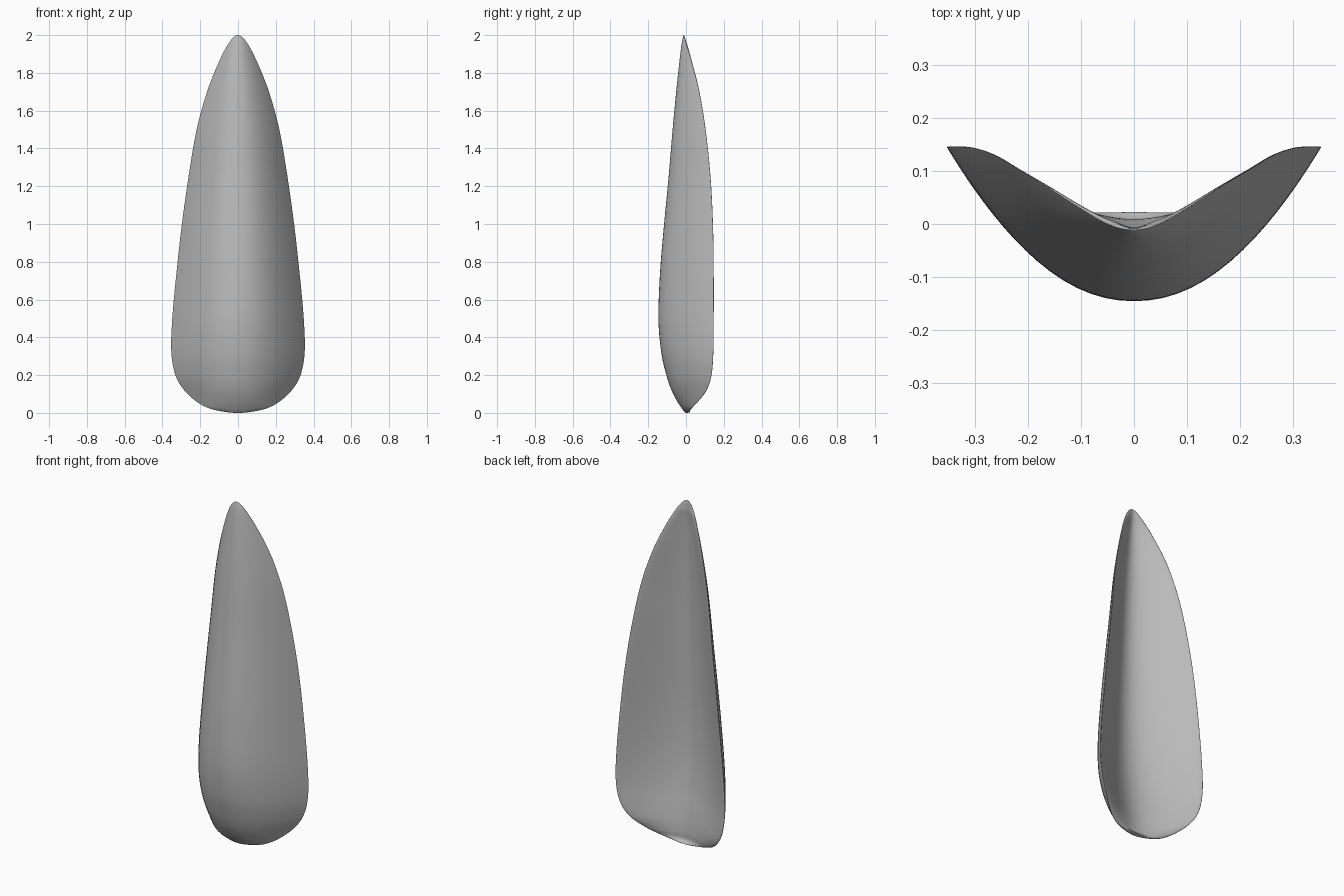
import bpy
import bmesh
import math
from mathutils import Vector

default_cube = bpy.data.objects.get("Cube")
if default_cube:
    bpy.data.objects.remove(default_cube, do_unlink=True)

ROWS_PER_SPAN = 6
COLUMNS = 40
LIP = 0.022
HOLLOW = 0.5

# Stations up the shell: height, half width, front crest y, rim y, back valley y
STATIONS = [
    (0, 0, 0, 0, 0),
    (.006, .075, -.008, .008, 0),
    (.025, .155, -.023, .027, -.013),
    (.06, .22, -.046, .062, -.013),
    (.12, .285, -.077, .108, -.018),
    (.2, .331, -.104, .134, -.03),
    (.32, .353, -.131, .144, -.05),
    (.5, .348, -.146, .146, -.069),
    (.75, .325, -.137, .146, -.077),
    (1, .297, -.116, .142, -.073),
    (1.25, .262, -.092, .129, -.066),
    (1.5, .219, -.071, .103, -.056),
    (1.7, .164, -.052, .07, -.046),
    (1.85, .105, -.036, .032, -.037),
    (1.94, .06, -.025, .005, -.028),
    (1.985, .027, -.017, -.008, -.018),
    (2, 0, -.012, -.012, -.012),
]


def spline(a, b, c, d, t):
    """Smooth value between b and c."""
    return b + 0.5 * t * (c - a + t * (2 * a - 5 * b + 4 * c - d + t * (3 * (b - c) + d - a)))


def smooth_stations(stations):
    """Fill in the rows; the half width mirrors past each end to round it."""
    def mirrored(end, inner):
        far = [2 * e - i for e, i in zip(end, inner)]
        far[0] = inner[0]
        return far

    points = [mirrored(stations[0], stations[1]), *stations,
              mirrored(stations[-1], stations[-2])]
    rows = []
    for i in range(1, len(points) - 2):
        for step in range(ROWS_PER_SPAN):
            t = step / ROWS_PER_SPAN
            rows.append([spline(*values, t) for values in zip(*points[i - 1:i + 3])])
    return rows[1:]


def cross_section(station):
    """Closed loop: rounded front from right to left, then the hollow back."""
    z, half, crest, rim, valley = station
    loop = []
    for i in range(2 * COLUMNS):
        angle = math.pi * i / COLUMNS
        across = math.cos(angle)
        if i <= COLUMNS:
            y = crest + (rim - crest) * abs(across) ** 2.1
        else:
            rise = (math.hypot(across, HOLLOW) - HOLLOW) / (math.hypot(1, HOLLOW) - HOLLOW)
            y = valley + (rim - valley) * rise
            y += LIP * abs(math.sin(angle)) * min(1, half / 0.06)
        loop.append(Vector((half * across, y, z)))
    return loop


# Shell: loft the sections and close both ends with a point
bm = bmesh.new()
rings = [[bm.verts.new(p) for p in cross_section(s)] for s in smooth_stations(STATIONS)]
for lower, upper in zip(rings, rings[1:]):
    for i in range(len(lower)):
        j = (i + 1) % len(lower)
        bm.faces.new((lower[i], lower[j], upper[j], upper[i]))
for ring, station in ((rings[0], STATIONS[0]), (rings[-1], STATIONS[-1])):
    tip = bm.verts.new((0, station[2], station[0]))
    for i in range(len(ring)):
        bm.faces.new((ring[i], ring[(i + 1) % len(ring)], tip))
bmesh.ops.recalc_face_normals(bm, faces=bm.faces)
mesh = bpy.data.meshes.new("curved_shell")
bm.to_mesh(mesh)
bm.free()

shell = bpy.data.objects.new("curved_shell", mesh)
bpy.context.collection.objects.link(shell)

# Plain grey colour
grey = bpy.data.materials.new("plain_grey")
grey.use_nodes = True
colour = (0.5, 0.5, 0.5, 1)
grey.diffuse_color = colour
grey.node_tree.nodes["Principled BSDF"].inputs["Base Color"].default_value = colour
mesh.materials.append(grey)

# Smooth surfaces, including the rounded rim
bpy.ops.object.select_all(action="DESELECT")
shell.select_set(True)
bpy.context.view_layer.objects.active = shell
bpy.ops.object.shade_smooth_by_angle(angle=math.radians(80))
